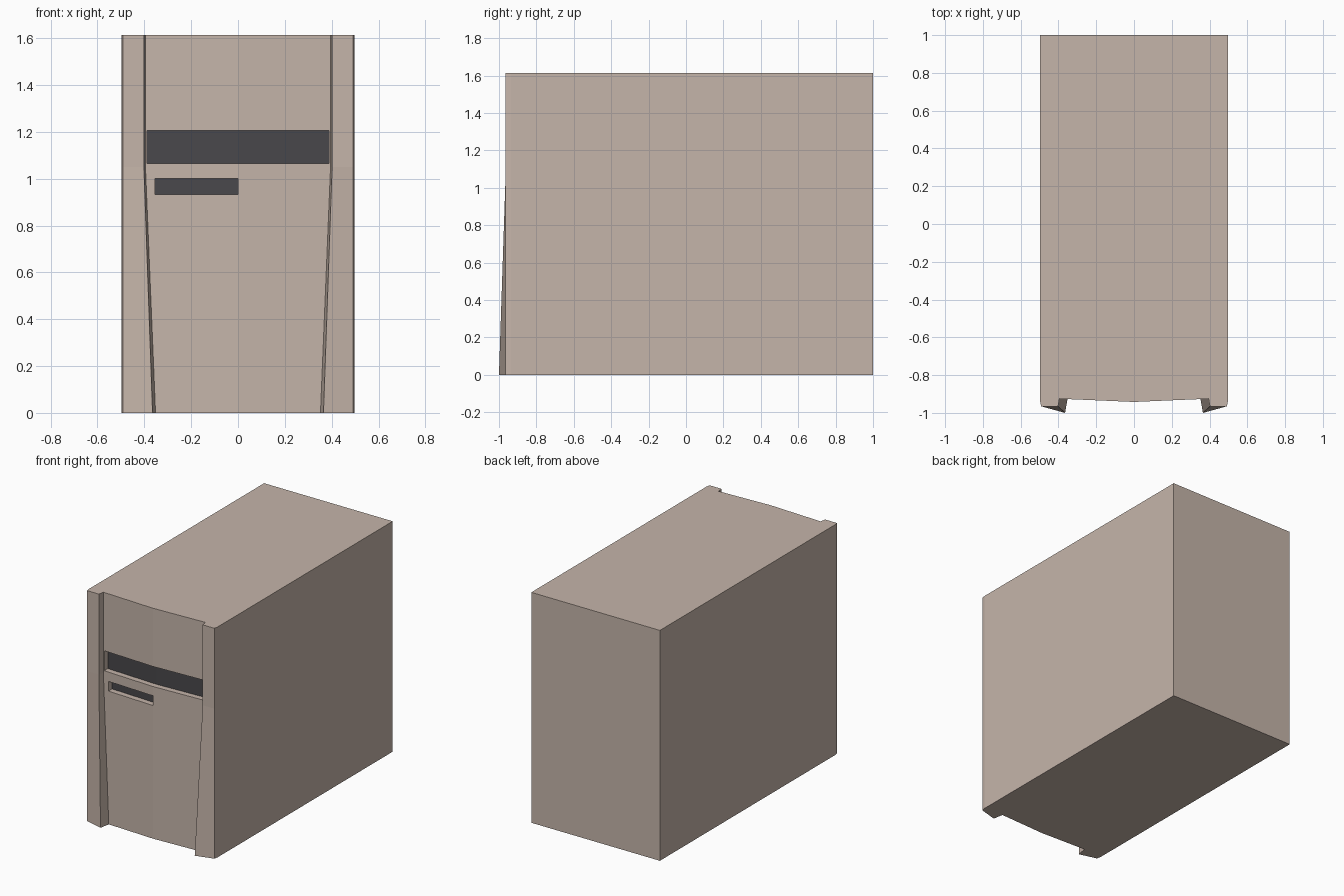
import bpy, bmesh

if "Cube" in bpy.data.objects:
    bpy.data.objects.remove(bpy.data.objects["Cube"])

H = 1.613          # case height
KINK = 1.05        # height where the pillars start to flare
SLOT_DEPTH = 0.04


def material(name, rgb):
    m = bpy.data.materials.new(name)
    m.diffuse_color = (*rgb, 1.0)
    m.use_nodes = True
    m.node_tree.nodes["Principled BSDF"].inputs["Base Color"].default_value = m.diffuse_color
    return m


beige = material("warm_beige", (0.56, 0.46, 0.40))
dark = material("dark_grey", (0.066, 0.065, 0.071))


def panel_y(x):
    """Front panel is a shallow ridge, furthest forward at x = 0."""
    return -0.942 + 0.043 * abs(x)


def loft(name, rings, mat):
    """Skin a stack of (outline, z) rings and cap both ends."""
    bm = bmesh.new()
    rows = [[bm.verts.new((x, y, z)) for x, y in outline] for outline, z in rings]
    n = len(rows[0])
    for a, b in zip(rows, rows[1:]):
        for i in range(n):
            j = (i + 1) % n
            bm.faces.new((a[i], a[j], b[j], b[i]))
    bm.faces.new(rows[0][::-1])
    bm.faces.new(rows[-1])
    bmesh.ops.recalc_face_normals(bm, faces=bm.faces)
    mesh = bpy.data.meshes.new(name)
    bm.to_mesh(mesh)
    bm.free()
    mesh.materials.append(mat)
    ob = bpy.data.objects.new(name, mesh)
    bpy.context.collection.objects.link(ob)
    return ob


def case_outline(tip_x, tip_y, inner_x):
    """Half outline from ridge to back corner, then mirrored."""
    half = [(inner_x, panel_y(inner_x)), (tip_x, tip_y),
            (0.492, -0.965), (0.498, -0.935), (0.498, 1.0)]
    return [(0, panel_y(0))] + half + [(-x, y) for x, y in reversed(half)]


# Case with flared front pillars
top = case_outline(0.402, -0.965, 0.395)
case = loft("case", [(case_outline(0.365, -1.0, 0.352), 0),
                     (top, KINK), (top, H)], beige)


def slot_outline(x0, x1, front, back):
    """Strip following the ridge between two offsets from the panel."""
    xs = [x0, 0, x1] if x0 < 0 < x1 else [x0, x1]
    return ([(x, panel_y(x) + front) for x in xs] +
            [(x, panel_y(x) + back) for x in reversed(xs)])


# Recessed slots with dark back plates
for name, x0, x1, z0, z1 in (("drive_bay", -0.388, 0.388, 1.065, 1.205),
                             ("floppy_slot", -0.355, 0.0, 0.932, 1.0)):
    cutter = loft(name + "_cutter",
                  [(slot_outline(x0, x1, -0.02, SLOT_DEPTH + 0.004), z)
                   for z in (z0, z1)], beige)
    mod = case.modifiers.new(name, 'BOOLEAN')
    mod.operation = 'DIFFERENCE'
    mod.solver = 'EXACT'
    mod.object = cutter
    bpy.context.view_layer.objects.active = case
    bpy.ops.object.modifier_apply(modifier=name)
    bpy.data.objects.remove(cutter)
    e = 0.001
    loft(name + "_plate",
         [(slot_outline(x0 - e, x1 + e, SLOT_DEPTH, SLOT_DEPTH + 0.008), z)
          for z in (z0 - e, z1 + e)], dark)
